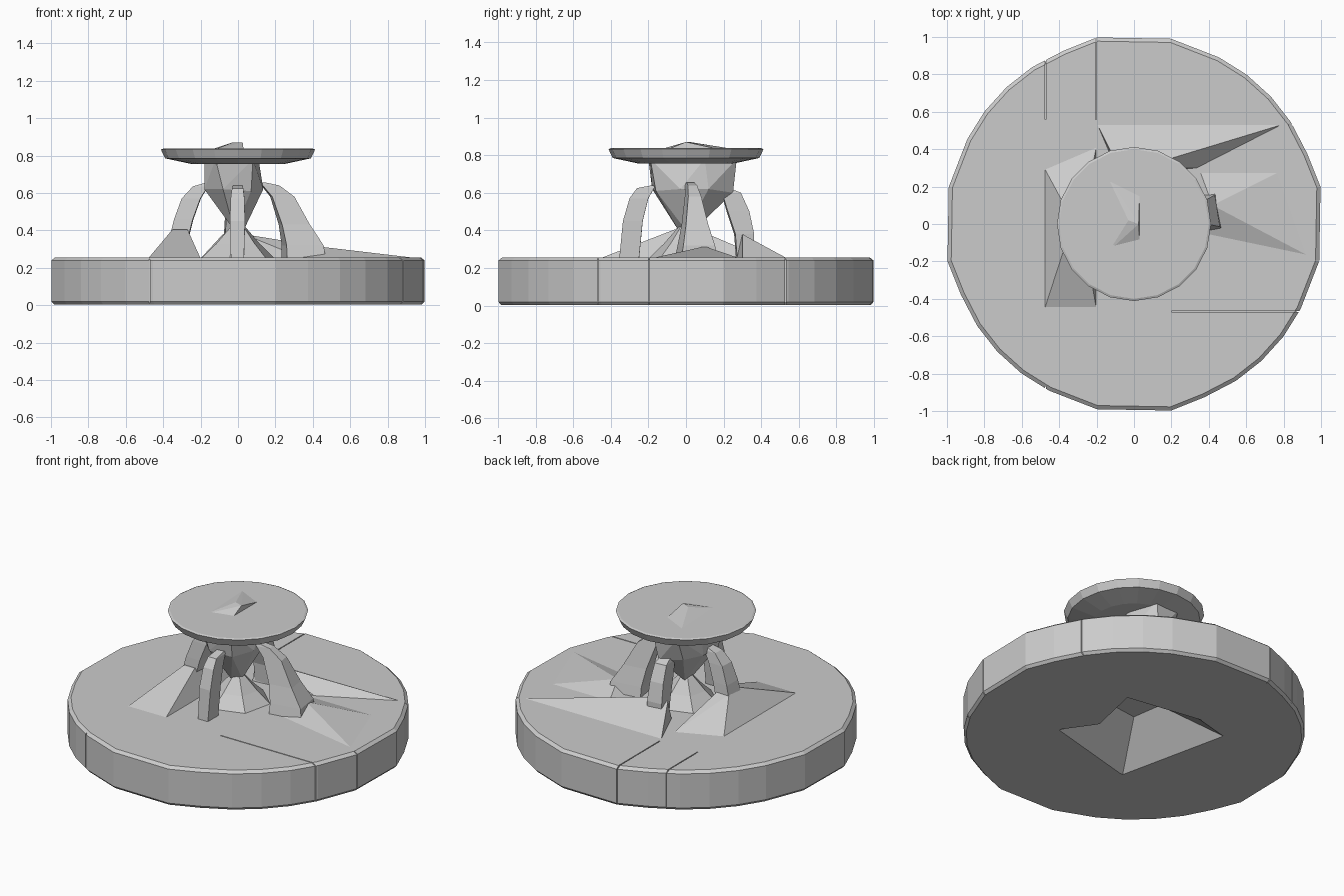
import bpy, bmesh, math
from math import cos, sin, radians, pi

if "Cube" in bpy.data.objects:
    bpy.data.objects.remove(bpy.data.objects["Cube"])


def finish(name, bm):
    bmesh.ops.recalc_face_normals(bm, faces=bm.faces)
    mesh = bpy.data.meshes.new(name)
    bm.to_mesh(mesh)
    bm.free()
    ob = bpy.data.objects.new(name, mesh)
    bpy.context.collection.objects.link(ob)
    return ob


def loft(name, rings):
    bm = bmesh.new()
    loops = [[bm.verts.new(p) for p in ring] for ring in rings]
    n = len(loops[0])
    for a, b in zip(loops, loops[1:]):
        for i in range(n):
            j = (i + 1) % n
            bm.faces.new((a[i], a[j], b[j], b[i]))
    bm.faces.new(loops[0])
    bm.faces.new(loops[-1])
    return finish(name, bm)


def hull(name, points):
    bm = bmesh.new()
    for p in points:
        bm.verts.new(p)
    res = bmesh.ops.convex_hull(bm, input=bm.verts[:])
    loose = [v for v in bm.verts if not v.link_faces]
    bmesh.ops.delete(bm, geom=loose, context='VERTS')
    return finish(name, bm)


def circle(r, z, n, turn=0.0):
    return [(r * cos(turn + 2 * pi * i / n), r * sin(turn + 2 * pi * i / n), z)
            for i in range(n)]


def subtract(target, cutter):
    cutter.hide_render = True
    cutter.hide_set(True)
    mod = target.modifiers.new('cut', 'BOOLEAN')
    mod.operation = 'DIFFERENCE'
    mod.solver = 'EXACT'
    mod.object = cutter


# Base disc with uneven facets and a small edge chamfer
quarter = [(11.3, 1.017), (22, 1.0), (33, 1.0), (43, 1.0),
           (53, 1.0), (63, 1.0), (78.7, 1.01)]
outline = [(r * cos(radians(a + 90 * k)), r * sin(radians(a + 90 * k)))
           for k in range(4) for a, r in quarter]
base = loft('base', [[(x * s, y * s, z) for x, y in outline]
                     for s, z in ((.985, .003), (1, .02), (1, .24), (.98, .256))])

# Tapered recess under the base
mouth = [(.39, -.24), (.25, -.04), (.33, .33), (-.19, .41), (-.42, .35), (-.25, -.41)]
recess = loft('recess_cutter', [
    [(x * 1.06, y * 1.06, -.03) for x, y in mouth],
    [(.13, -.09, .22), (.14, 0, .22), (.1, .1, .22),
     (-.06, .13, .22), (-.13, .08, .22), (-.1, -.12, .22)]])
subtract(base, recess)

# Narrow seams in the rim and on the deck
seams = bmesh.new()
for x0, x1, y0, y1, z0 in (
        (-.477, -.471, .56, 1.0, .245), (-.207, -.201, .56, 1.1, .245),
        (.2, 1.0, -.471, -.465, .245), (-.477, -.471, .87, 1.0, -.1),
        (-.207, -.201, .97, 1.1, -.1), (-.477, -.471, -1.0, -.87, -.1),
        (.87, 1.0, -.471, -.465, -.1), (.97, 1.1, -.2, -.194, -.1),
        (.83, 1.0, .527, .533, -.1)):
    box = bmesh.ops.create_cube(seams, size=1)['verts']
    for v in box:
        v.co = (x1 if v.co.x > 0 else x0, y1 if v.co.y > 0 else y0,
                .3 if v.co.z > 0 else z0)
cutter = finish('seam_cutter', seams)
subtract(base, cutter)
cutter_mod = base.modifiers[-1]
cutter_mod.use_self = True

# Central mound and funnel
loft('mound', [circle(.21, .245, 6, .3), circle(.12, .33, 6, .3), circle(.04, .42, 6, .3)])
hull('funnel', [(-.18, -.1, .78), (-.12, -.2, .78), (.08, -.19, .78), (.11, .1, .78),
                (.05, .27, .78), (-.12, .26, .78), (-.18, .1, .78),
                (-.18, -.08, .62), (-.08, -.18, .62), (.07, -.16, .61), (.135, -.03, .62),
                (.12, .12, .62), (.02, .25, .6), (-.12, .2, .62), (-.18, .08, .62),
                (-.02, -.04, .4), (.03, 0, .4), (-.02, .04, .4)])

# Round top plate with a small off-centre ridge
loft('top_plate', [circle(.25, .755, 20), circle(.39, .785, 20),
                   circle(.412, .832, 20), circle(.4, .837, 20)])
hull('ridge', [(-.13, -.14, .83), (-.15, .27, .83), (.03, .18, .83), (.03, -.1, .83),
               (.025, 0, .87), (-.03, .02, .87)])


# Legs: (inner radius, outer radius, height, half width) per station
def leg(name, angle, stations):
    c, s = cos(radians(angle)), sin(radians(angle))
    rings = []
    for r0, r1, z, w in stations:
        rings.append([(c * r - s * t, s * r + c * t, z)
                      for r, t in ((r0, -w), (r1, -w), (r1, w), (r0, w))])
    return loft(name, rings)


leg('front_leg', -90.5, [(.25, .355, .245, .035), (.23, .335, .45, .04),
                         (.2, .3, .57, .037), (.17, .26, .625, .03), (.13, .18, .64, .025)])
leg('back_leg', 94, [(.27, .36, .245, .045), (.26, .36, .38, .05),
                     (.22, .335, .5, .045), (.19, .29, .6, .04), (.13, .18, .645, .025)])
leg('left_leg', 178, [(.26, .36, .38, .06), (.24, .34, .46, .055),
                      (.2, .3, .57, .045), (.16, .24, .635, .035), (.12, .17, .655, .025)])
leg('right_leg', 9, [(.25, .46, .245, .1), (.25, .45, .32, .085), (.23, .38, .43, .06),
                     (.18, .3, .58, .035), (.13, .22, .64, .025), (.1, .15, .655, .02)])

# Sloping footings that spread the legs onto the deck
hull('left_footing', [(-.48, -.46, .25), (-.2, -.46, .25), (-.2, .42, .25), (-.48, .3, .25),
                      (-.35, -.06, .405), (-.27, -.06, .405),
                      (-.27, .06, .405), (-.35, .06, .405)])
hull('back_footing', [(-.2, .54, .25), (.82, .54, .25), (.35, .3, .25), (-.08, .26, .25),
                      (-.08, .3, .38), (.03, .3, .38)])
hull('right_footing', [(.3, -.05, .25), (.97, -.19, .25), (.8, .29, .25), (.35, .29, .25),
                       (.42, .1, .315)])
